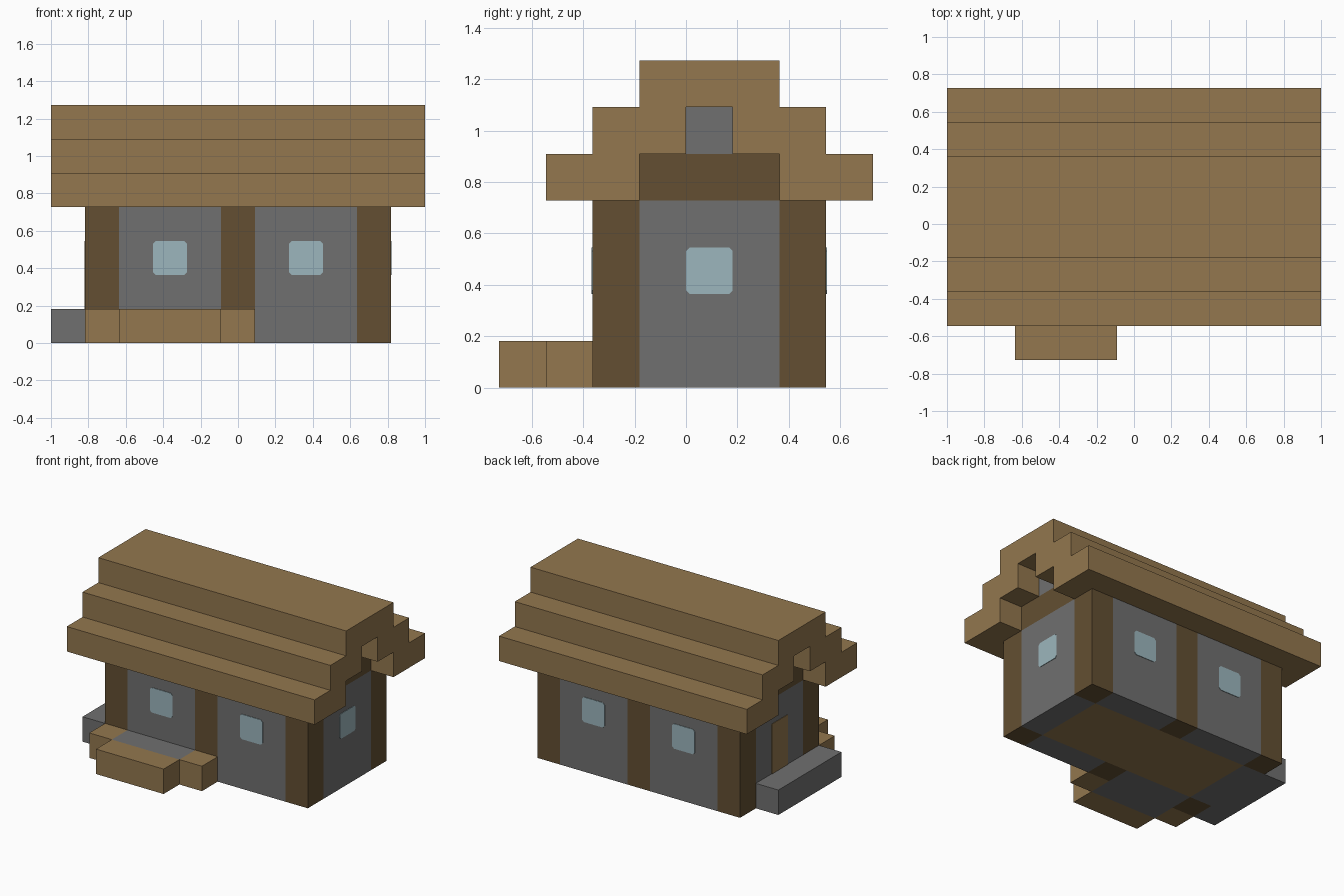
import bpy, bmesh
from mathutils import Vector

if "Cube" in bpy.data.objects:
    bpy.data.objects.remove(bpy.data.objects["Cube"], do_unlink=True)

U = 2 / 11  # one building block


def material(name, rgb):
    lin = [((c / 255 + 0.055) / 1.055) ** 2.4 for c in rgb] + [1.0]
    m = bpy.data.materials.new(name)
    m.use_nodes = True
    m.diffuse_color = lin
    m.node_tree.nodes["Principled BSDF"].inputs["Base Color"].default_value = lin
    return m


PLANK = material("plank_wood", (147, 119, 78))
LOG = material("dark_log", (99, 79, 50))
STONE = material("grey_stone", (112, 112, 112))
GLASS = material("pale_glass", (156, 182, 189))


def place(x, y, z):
    """Block coordinates to world coordinates."""
    return Vector((x * U - 1, (y - 4) * U, z * U))


def prism(name, points, direction, mat):
    """Extrude a closed outline of block coordinates along a direction."""
    bm = bmesh.new()
    face = bm.faces.new([bm.verts.new(place(*p)) for p in points])
    ext = bmesh.ops.extrude_face_region(bm, geom=[face])
    verts = [v for v in ext["geom"] if isinstance(v, bmesh.types.BMVert)]
    bmesh.ops.translate(bm, verts=verts, vec=Vector(direction) * U)
    bmesh.ops.recalc_face_normals(bm, faces=bm.faces)
    mesh = bpy.data.meshes.new(name)
    bm.to_mesh(mesh)
    bm.free()
    mesh.materials.append(mat)
    obj = bpy.data.objects.new(name, mesh)
    bpy.context.collection.objects.link(obj)
    return obj


def block(name, x, y, z, mat):
    """Box from block ranges (start, end) on each axis."""
    base = [(x[0], y[0], z[0]), (x[1], y[0], z[0]), (x[1], y[1], z[0]), (x[0], y[1], z[0])]
    return prism(name, base, (0, 0, z[1] - z[0]), mat)


def panel(name, axis, centre, size, normal, mat, cut=0.08):
    """Thin plate on a wall, with clipped corners."""
    w, h = size[0] / 2, size[1] / 2
    outline = [(-w + cut, -h), (w - cut, -h), (w, -h + cut), (w, h - cut),
               (w - cut, h), (-w + cut, h), (-w, h - cut), (-w, -h + cut)]
    cx, cy, cz = centre
    if axis == "x":
        pts = [(cx, cy + a, cz + b) for a, b in outline]
        step = (normal * 0.02, 0, 0)
    else:
        pts = [(cx + a, cy, cz + b) for a, b in outline]
        step = (0, normal * 0.02, 0)
    return prism(name, pts, step, mat)


# Log posts at the corners and mid-length, with stone walls between
for side, y in (("front", 2), ("back", 6)):
    for label, x in (("right", 1), ("middle", 5), ("left", 9)):
        block(f"{side}_{label}_post", (x, x + 1), (y, y + 1), (0, 4), LOG)
    for label, x in (("right", 2), ("left", 6)):
        block(f"{side}_{label}_wall", (x, x + 3), (y, y + 1), (0, 4), STONE)

# End walls, tie beams and gable blocks
for side, x in (("right", 1), ("left", 9)):
    block(f"{side}_end_wall", (x, x + 1), (3, 6), (0, 4), STONE)
    block(f"{side}_tie_beam", (x, x + 1), (3, 6), (4, 5), LOG)
    block(f"{side}_gable_block", (x, x + 1), (4, 5), (5, 6), STONE)

block("floor", (2, 9), (3, 6), (0, 1), PLANK)

# Stepped roof shell: outer steps up and over, then the inner steps back
half = [(1, 4), (1, 5), (2, 5), (2, 6), (3, 6), (3, 7)]
inner = [(4, 6), (4, 5), (3, 5), (3, 4)]
profile = half + [(9 - y, z) for y, z in reversed(half)]
profile += [(9 - y, z) for y, z in reversed(inner)] + inner
prism("stepped_roof", [(0, y, z) for y, z in profile], (11, 0, 0), PLANK)

# Windows on the front, back and left end
for label, x in (("right", 3.5), ("left", 7.5)):
    panel(f"front_{label}_window", "y", (x, 2, 2.5), (1, 1), -1, GLASS)
    panel(f"back_{label}_window", "y", (x, 7, 2.5), (1, 1), 1, GLASS)
panel("left_end_window", "x", (10, 4.5, 2.5), (1, 1), 1, GLASS)

# Door on the right end, above a stone doorstep
panel("door", "x", (1, 4.5, 2), (1, 2), -1, PLANK, cut=0.02)
block("stone_doorstep", (0, 1), (2, 6), (0, 1), STONE)

# Planter box at the front: wooden rim around a stone bed
block("planter_right_side", (1, 2), (1, 2), (0, 1), PLANK)
block("planter_left_side", (5, 6), (1, 2), (0, 1), PLANK)
block("planter_front", (2, 5), (0, 1), (0, 1), PLANK)
block("planter_bed", (2, 5), (1, 2), (0, 1), STONE)
